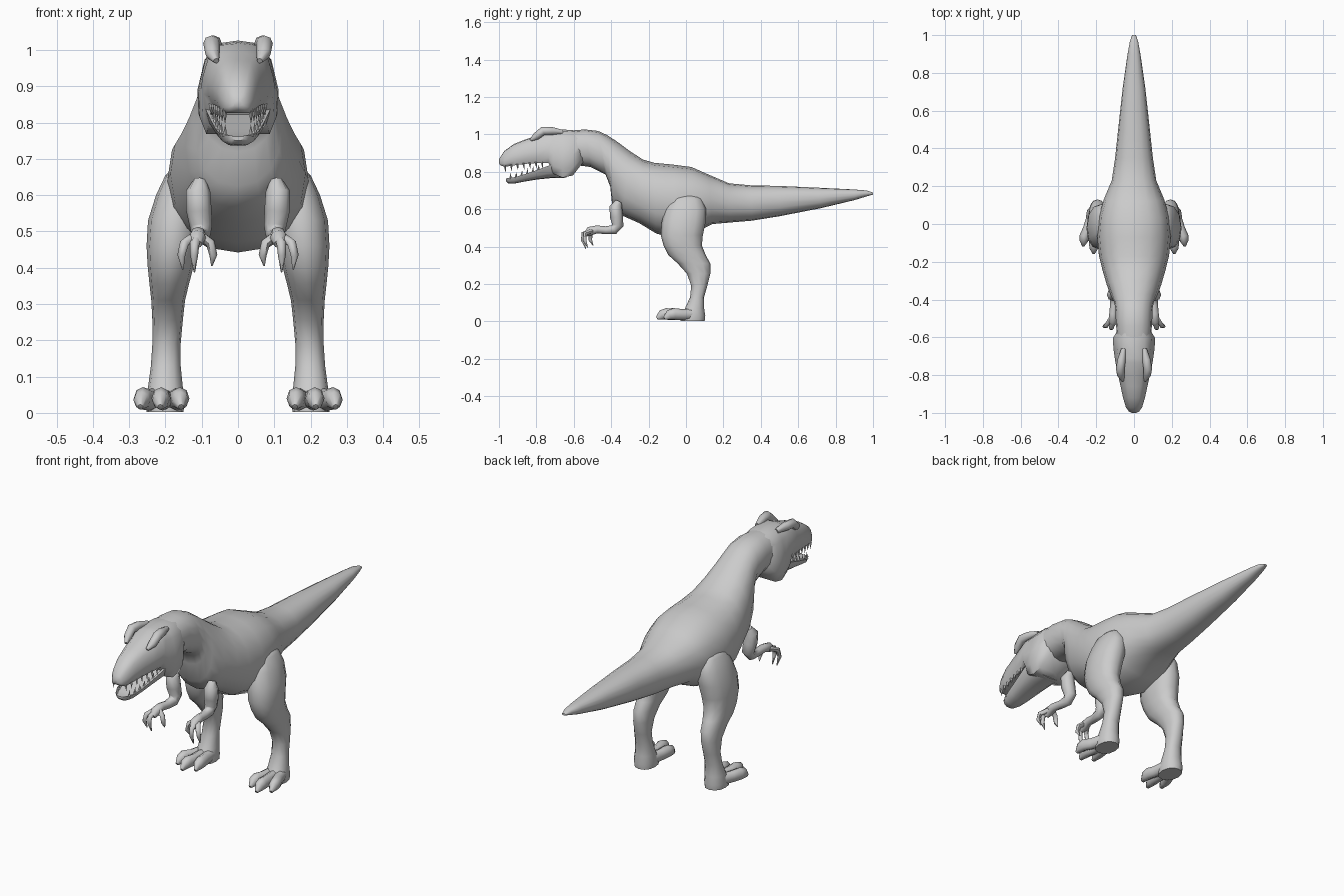
import bpy, bmesh, math
from mathutils import Vector

if "Cube" in bpy.data.objects:
    bpy.data.objects.remove(bpy.data.objects["Cube"])

skin = bpy.data.materials.new("grey_skin")
skin.diffuse_color = (0.6, 0.6, 0.6, 1)
skin.use_nodes = True
skin.node_tree.nodes["Principled BSDF"].inputs["Base Color"].default_value = skin.diffuse_color


def loft(name, rings, mirror=False, angle=60):
    """Skin a list of closed rings, capping both ends."""
    bm = bmesh.new()
    loops = [[bm.verts.new(p) for p in r] for r in rings]
    n = len(loops[0])
    for a, b in zip(loops, loops[1:]):
        for i in range(n):
            j = (i + 1) % n
            bm.faces.new((a[i], a[j], b[j], b[i]))
    bm.faces.new(loops[0])
    bm.faces.new(loops[-1])
    return finish(name, bm, mirror, angle)


def finish(name, bm, mirror, angle):
    bmesh.ops.recalc_face_normals(bm, faces=bm.faces)
    me = bpy.data.meshes.new(name)
    bm.to_mesh(me)
    bm.free()
    me.materials.append(skin)
    ob = bpy.data.objects.new(name, me)
    bpy.context.collection.objects.link(ob)
    if mirror:
        ob.modifiers.new("mirror", 'MIRROR').use_mirror_merge = False
    bpy.ops.object.select_all(action='DESELECT')
    ob.select_set(True)
    bpy.context.view_layer.objects.active = ob
    bpy.ops.object.shade_smooth_by_angle(angle=math.radians(angle))
    return ob


def unit_ring(n, p=1.0):
    """Superellipse outline; p below 1 is boxier."""
    out = []
    for i in range(n):
        t = 2 * math.pi * i / n
        c, s = math.cos(t), math.sin(t)
        out.append((math.copysign(abs(c) ** p, c), math.copysign(abs(s) ** p, s)))
    return out


def tube(name, path, n=8, flat=1.0, mirror=True):
    """Round limb through (x, y, z, radius) points."""
    pts = [Vector(p[:3]) for p in path]
    rings = []
    for i, p in enumerate(pts):
        d = (pts[min(i + 1, len(pts) - 1)] - pts[max(i - 1, 0)]).normalized()
        side = (Vector((1, 0, 0)) - d * d.x).normalized()
        up = d.cross(side)
        r = path[i][3]
        rings.append([p + side * r * c * flat + up * r * s for c, s in unit_ring(n)])
    return loft(name, rings, mirror)


# Trunk, tail and neck: top y, top z, bottom y, bottom z, half width
trunk = [
    (1.0, .688, 1.0, .678, .010), (.965, .700, .965, .668, .022),
    (.90, .705, .90, .648, .034), (.72, .714, .72, .605, .060),
    (.50, .724, .50, .562, .084), (.35, .727, .35, .538, .100),
    (.23, .738, .23, .528, .118), (.12, .785, .14, .52, .160),
    (.03, .825, .05, .475, .186), (-.07, .838, -.06, .442, .195),
    (-.17, .848, -.16, .470, .186), (-.23, .865, -.25, .525, .168),
    (-.30, .91, -.34, .565, .145), (-.37, .962, -.395, .625, .122),
    (-.42, .995, -.405, .72, .105), (-.47, 1.018, -.43, .785, .098),
    (-.54, 1.026, -.51, .825, .096), (-.62, 1.02, -.62, .84, .088)]
rings = []
for ty, tz, by, bz, w in trunk:
    top, bot = Vector((0, ty, tz)), Vector((0, by, bz))
    mid, half = (top + bot) / 2, (top - bot) / 2
    rings.append([mid + half * s + Vector((w * c, 0, 0)) for c, s in unit_ring(16, .88)])
loft("body", rings)

# Skull and upper snout: y, top, bottom, half width
skull = [
    (-.55, 1.015, .85, .080), (-.605, 1.022, .78, .112), (-.66, 1.026, .768, .109),
    (-.71, 1.022, .79, .102), (-.735, 1.018, .848, .098), (-.80, .992, .846, .084),
    (-.86, .972, .842, .071), (-.92, .948, .834, .058), (-.97, .912, .826, .043),
    (-.992, .88, .834, .028), (-1.0, .865, .845, .012)]
half_outline = [(0, 1), (.5, .97), (.82, .80), (1, .45), (.97, .18), (.8, 0)]
outline = half_outline + [(0, 0)] + [(-x, z) for x, z in reversed(half_outline[1:])]
loft("skull", [[Vector((w * x, y, b + (t - b) * z)) for x, z in outline]
               for y, t, b, w in skull])

# Brow horns above the eyes
tube("brow_horn", [(.055, -.66, 1.012, .012), (.066, -.72, 1.018, .022),
                   (.073, -.765, 1.018, .023), (.070, -.80, .99, .020),
                   (.060, -.83, .97, .008)])

# Lower jaw
jaw = [
    (-.64, .86, .768, .095), (-.72, .838, .766, .090), (-.80, .808, .758, .076),
    (-.87, .784, .746, .063), (-.92, .770, .736, .051), (-.95, .766, .738, .036),
    (-.963, .764, .75, .018)]
jaw_half = [(0, .8), (.78, .8), (.86, 1), (1, 1), (.86, .4), (.5, .05)]
jaw_outline = jaw_half + [(0, 0)] + [(-x, z) for x, z in reversed(jaw_half[1:])]
loft("lower_jaw", [[Vector((w * x, y, b + (t - b) * z)) for x, z in jaw_outline]
                   for y, t, b, w in jaw], angle=40)


# Teeth: small cones along both jaw edges
def teeth(name, spots, direction):
    bm = bmesh.new()
    for x, y, z, h in spots:
        base = [bm.verts.new((x + .007 * math.cos(a), y + .007 * math.sin(a), z))
                for a in (0, math.pi / 2, math.pi, math.pi * 1.5)]
        tip = bm.verts.new((x, y + .004, z + direction * h))
        bm.faces.new(base)
        for i in range(4):
            bm.faces.new((base[i], base[(i + 1) % 4], tip))
    finish(name, bm, True, 60)


def sample(table, y):
    """Interpolated table row at y."""
    for a, b in zip(table, table[1:]):
        if b[0] <= y <= a[0]:
            f = (y - a[0]) / (b[0] - a[0])
            return [p + (q - p) * f for p, q in zip(a, b)]


upper, lower = [], []
for i in range(7):
    y = -.77 - .033 * i
    _, _, b, w = sample(skull, y)
    upper.append((w * .82, y, b + .006, .036))
for i in range(6):
    y = -.79 - .030 * i
    _, t, _, w = sample(jaw, y)
    lower.append((w * .86, y, t - .006, .034))
teeth("upper_teeth", upper, -1)
teeth("lower_teeth", lower, 1)

# Hind legs: z, front y, back y, inner x, outer x
leg = [
    (.675, -.035, .05, .150, .180), (.655, -.08, .085, .12, .200),
    (.60, -.112, .108, .10, .226), (.53, -.130, .105, .10, .248),
    (.46, -.135, .090, .11, .252), (.405, -.120, .085, .122, .249),
    (.355, -.095, .105, .135, .244), (.31, -.045, .130, .146, .239),
    (.255, .005, .130, .152, .236), (.19, .028, .114, .158, .236),
    (.13, .022, .097, .158, .240), (.07, -.005, .097, .152, .248),
    (.03, -.03, .103, .148, .255), (.003, -.03, .100, .150, .252)]
loft("hind_leg", [[Vector(((a + b) / 2 + (b - a) / 2 * c, (f + k) / 2 + (k - f) / 2 * s, z))
                   for c, s in unit_ring(12, .9)] for z, f, k, a, b in leg], mirror=True)

# Three clawed toes on each foot
for label, x0, x1, reach in (("inner", .176, .160, -.125),
                             ("middle", .203, .212, -.155),
                             ("outer", .228, .262, -.115)):
    dx = x1 - x0
    tube(label + "_toe", [(x0, .03, .038, .030), (x0 + dx * .5, reach + .09, .036, .030),
                          (x1, reach + .05, .040, .031), (x1 + dx * .1, reach + .025, .034, .027),
                          (x1 + dx * .2, reach, .016, .009)], flat=.85)

# Small fore arms with bent elbows
tube("fore_arm", [(.105, -.36, .64, .018), (.110, -.375, .61, .034), (.108, -.372, .56, .035),
                  (.102, -.365, .515, .031), (.102, -.385, .490, .026),
                  (.106, -.43, .487, .021), (.110, -.475, .492, .021),
                  (.112, -.515, .482, .024), (.113, -.535, .465, .014)])

# Hooked fingers
for label, dx, y, z in (("inner", -.040, -.50, .405), ("middle", .008, -.54, .388),
                        ("outer", .040, -.53, .395)):
    tube(label + "_finger", [(.110 + dx * .25, -.50, .485, .014),
                             (.112 + dx * .9, y - .01, .468, .013),
                             (.112 + dx * 1.1, y - .012, .435, .011),
                             (.112 + dx, y + .004, z, .002)], n=6)
